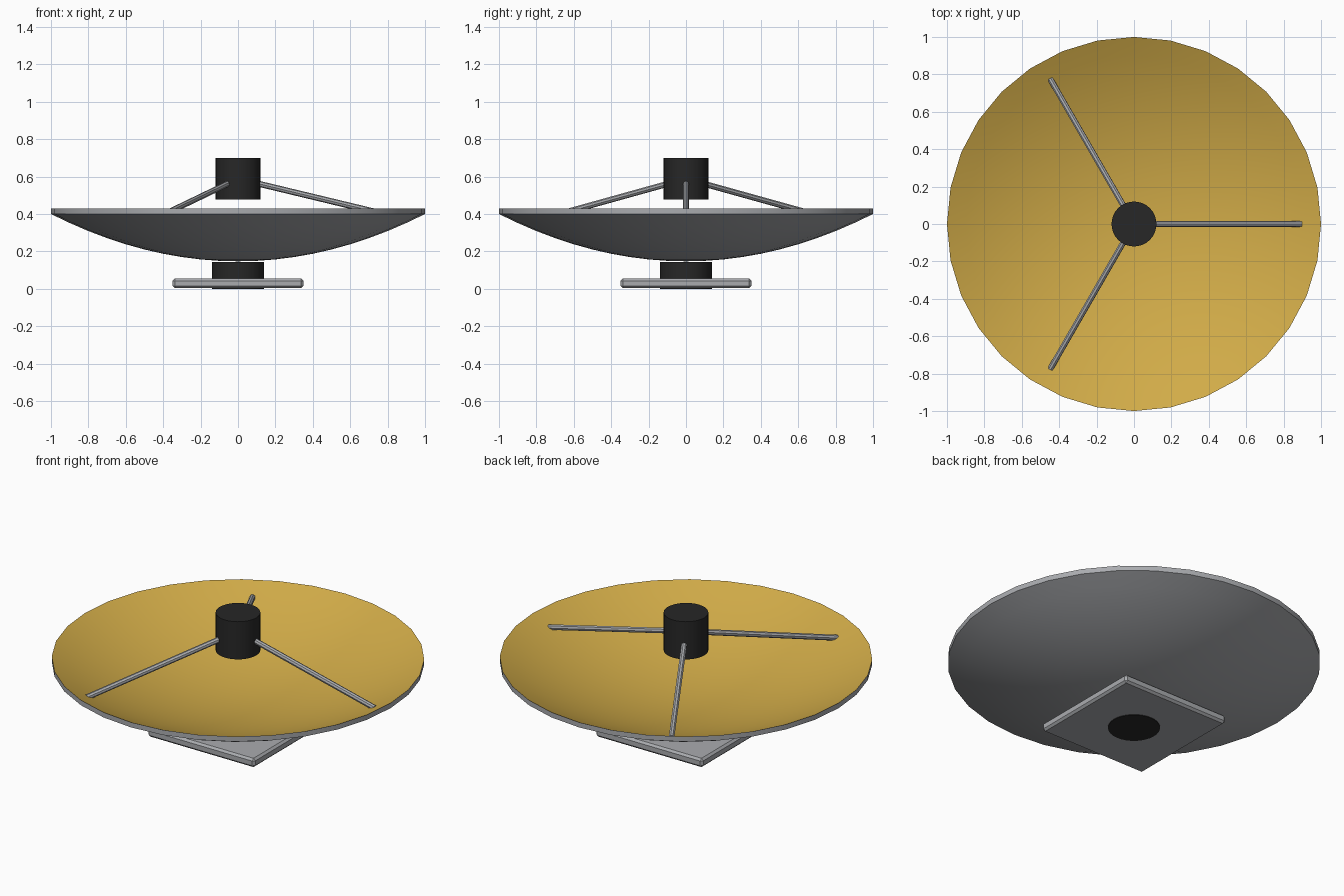
import bpy, bmesh, math
from mathutils import Vector, Matrix

if "Cube" in bpy.data.objects:
    bpy.data.objects.remove(bpy.data.objects["Cube"])


def material(name, rgb):
    m = bpy.data.materials.new(name)
    m.diffuse_color = (*rgb, 1)
    m.use_nodes = True
    m.node_tree.nodes["Principled BSDF"].inputs["Base Color"].default_value = m.diffuse_color
    return m


grey = material("light grey metal", (0.40, 0.41, 0.43))
gold = material("gold reflector", (0.64, 0.41, 0.065))
black = material("black housing", (0.020, 0.020, 0.020))


def finish(name, bm, *mats):
    """Smooth shading with sharp edges over 30 degrees."""
    bmesh.ops.recalc_face_normals(bm, faces=bm.faces)
    for f in bm.faces:
        f.smooth = True
    for e in bm.edges:
        e.smooth = e.calc_face_angle(0) < math.radians(30)
    me = bpy.data.meshes.new(name)
    bm.to_mesh(me)
    bm.free()
    for m in mats:
        me.materials.append(m)
    ob = bpy.data.objects.new(name, me)
    bpy.context.collection.objects.link(ob)
    return ob


def rod(name, a, b, radius, sides, mat):
    """Capped cylinder from point a to point b."""
    a, b = Vector(a), Vector(b)
    rot = Vector((0, 0, 1)).rotation_difference(b - a).to_matrix().to_4x4()
    bm = bmesh.new()
    bmesh.ops.create_cone(bm, cap_ends=True, segments=sides, radius1=radius,
                          radius2=radius, depth=(b - a).length,
                          matrix=Matrix.Translation((a + b) / 2) @ rot)
    return finish(name, bm, mat)


# Dish: parabolic shell, grey back and rim, gold inside
RINGS, SIDES = 10, 32
back = [(i / RINGS, 0.147 + 0.253 * (i / RINGS) ** 2) for i in range(RINGS + 1)]
profile = back + [(r, z + 0.03) for r, z in reversed(back)]
bm = bmesh.new()
vs = [bm.verts.new((r, 0, z)) for r, z in profile]
es = [bm.edges.new(p) for p in zip(vs, vs[1:])]
bmesh.ops.spin(bm, geom=vs + es, cent=(0, 0, 0), axis=(0, 0, 1),
               angle=math.tau, steps=SIDES, use_duplicate=False)
bmesh.ops.remove_doubles(bm, verts=bm.verts, dist=1e-4)
bmesh.ops.recalc_face_normals(bm, faces=bm.faces)
for f in bm.faces:
    f.material_index = 1 if f.normal.z > 0.3 else 0
finish("dish", bm, grey, gold)

# Feed housing and its three struts
rod("feed_housing", (0, 0, 0.477), (0, 0, 0.70), 0.12, 32, black)
for i in range(3):
    c, s = math.cos(i * math.tau / 3), math.sin(i * math.tau / 3)
    rod(f"feed_strut_{i + 1}", (0.08 * c, 0.08 * s, 0.569),
        (0.895 * c, 0.895 * s, 0.373), 0.016, 8, grey)

# Mounting post and bevelled base plate
rod("mount_post", (0, 0, 0), (0, 0, 0.142), 0.14, 32, black)
bm = bmesh.new()
bmesh.ops.create_cube(bm, size=1, matrix=Matrix.Translation((0, 0, 0.029))
                      @ Matrix.Diagonal((0.70, 0.70, 0.052, 1)))
bmesh.ops.bevel(bm, geom=list(bm.edges), offset=0.012, segments=1,
                affect='EDGES')
finish("base_plate", bm, grey)
